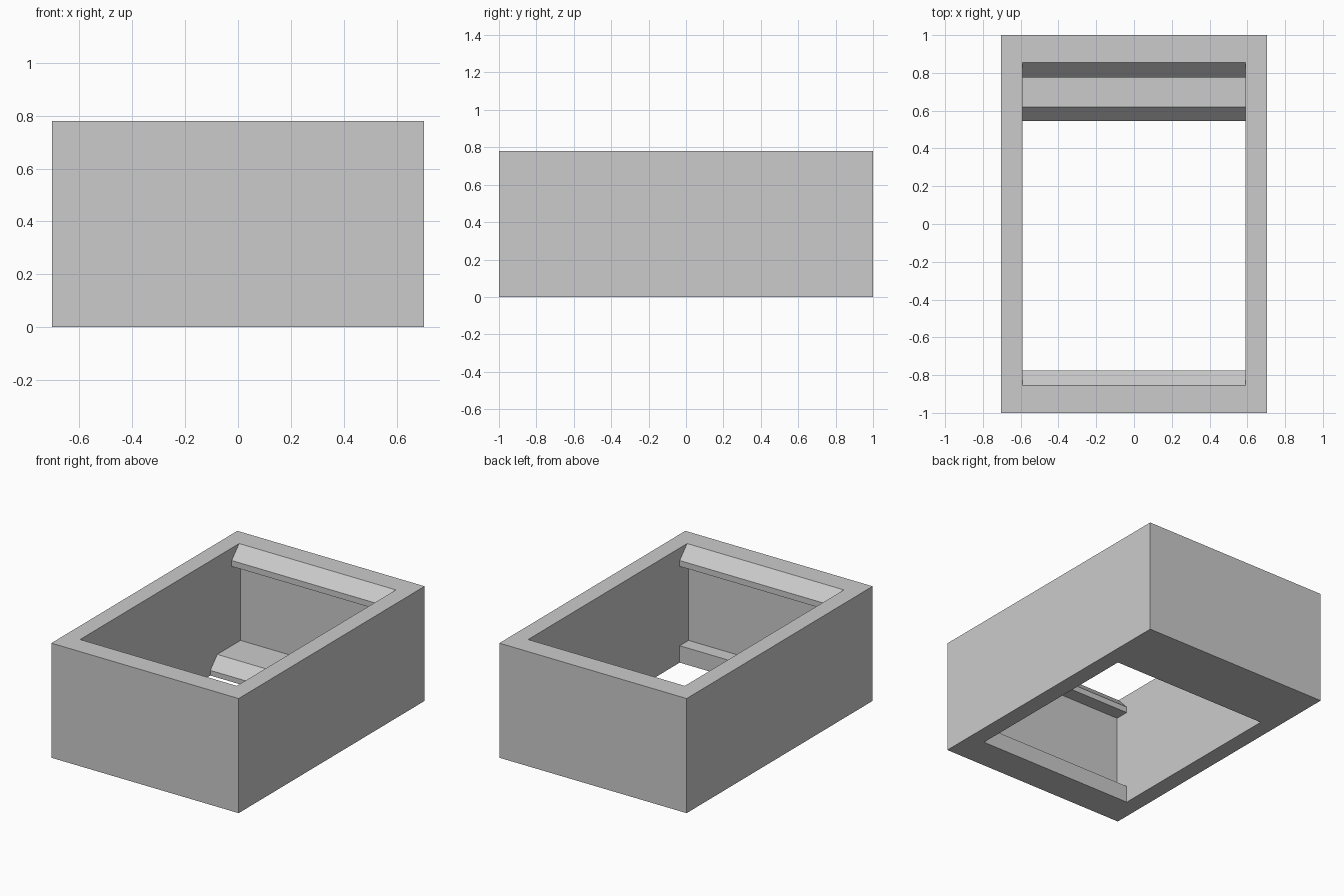
import bpy
import bmesh

if "Cube" in bpy.data.objects:
    bpy.data.objects.remove(bpy.data.objects["Cube"], do_unlink=True)

WIDTH, LENGTH, HEIGHT = 1.41, 2.0, 0.78
OPENING = 1.18

grey = bpy.data.materials.new("plain grey")
grey.use_nodes = True
grey.diffuse_color = (0.6, 0.6, 0.6, 1)
grey.node_tree.nodes["Principled BSDF"].inputs["Base Color"].default_value = grey.diffuse_color


def extrude_profile(name, profile, width):
    """Extrude a closed (y, z) outline along x, centred on x = 0."""
    bm = bmesh.new()
    face = bm.faces.new([bm.verts.new((-width / 2, y, z)) for y, z in profile])
    moved = bmesh.ops.extrude_face_region(bm, geom=[face])["geom"]
    verts = [v for v in moved if isinstance(v, bmesh.types.BMVert)]
    bmesh.ops.translate(bm, verts=verts, vec=(width, 0, 0))
    bmesh.ops.recalc_face_normals(bm, faces=bm.faces)
    mesh = bpy.data.meshes.new(name)
    bm.to_mesh(mesh)
    bm.free()
    mesh.materials.append(grey)
    obj = bpy.data.objects.new(name, mesh)
    bpy.context.collection.objects.link(obj)
    return obj


# Solid outer block
half = LENGTH / 2
body = extrude_profile("open_box", [(-half, 0), (half, 0), (half, HEIGHT), (-half, HEIGHT)], WIDTH)

# Wall recess and sloped top lip, shared by both ends
lip = [(0.87, 0.115), (0.87, 0.655), (0.775, 0.655), (0.775, 0.695), (0.855, HEIGHT), (0.855, 1)]
# Bottom ledges: square at the front, deep and chamfered at the back
front_ledge = [(-0.775, -0.2), (-0.775, 0.115)]
back_ledge = [(0.62, 0.115), (0.545, 0.035), (0.545, -0.2)]
cavity = front_ledge + [(-y, z) for y, z in lip] + lip[::-1] + back_ledge
cutter = extrude_profile("cavity_cutter", cavity, OPENING)
cutter.hide_render = True

# Hollow out the block
cut = body.modifiers.new("hollow", "BOOLEAN")
cut.operation = "DIFFERENCE"
cut.solver = "EXACT"
cut.object = cutter
bpy.context.view_layer.objects.active = body
bpy.ops.object.modifier_apply(modifier=cut.name)
bpy.data.objects.remove(cutter, do_unlink=True)
